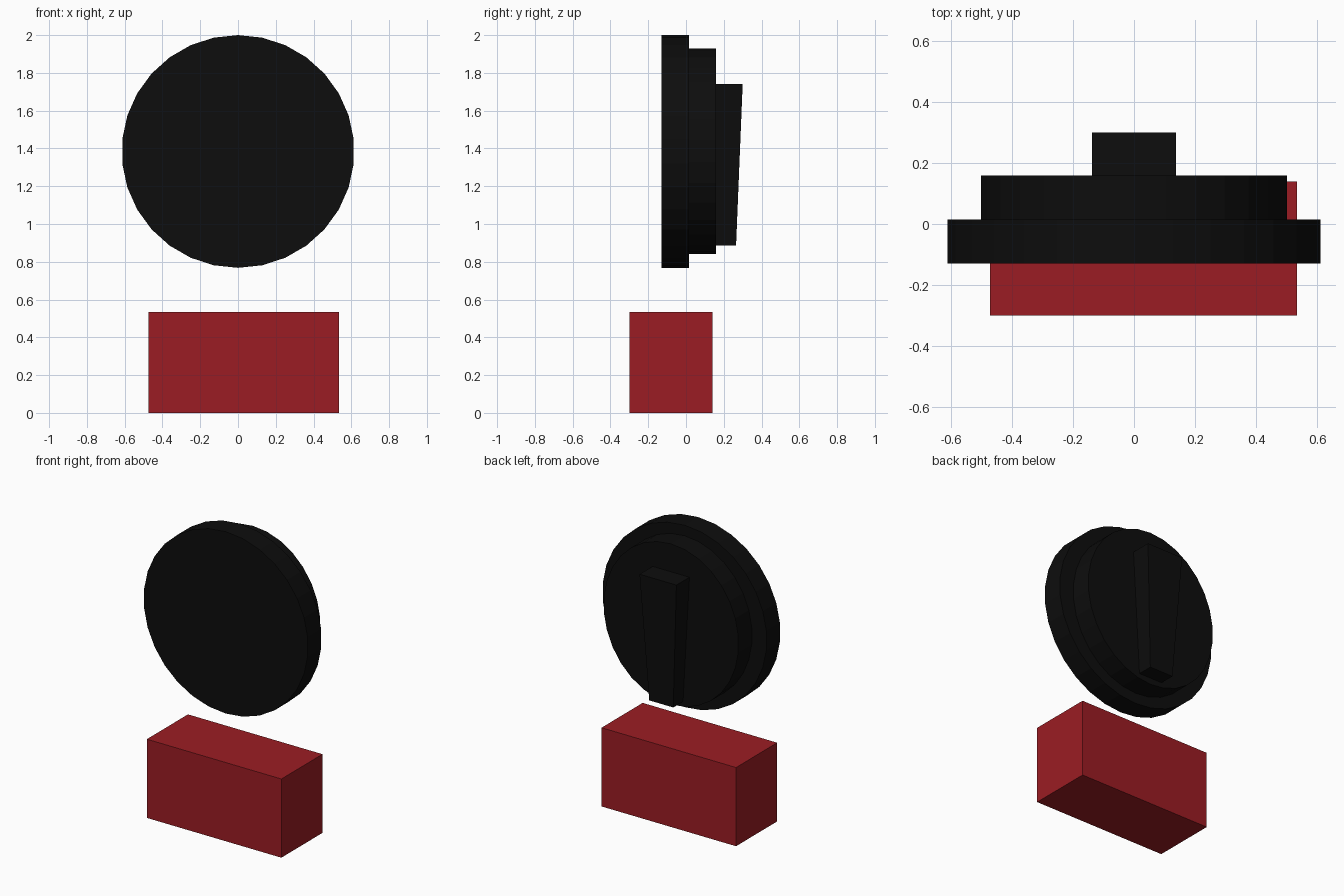
import bpy, bmesh
from math import sin, cos, tau
from mathutils import Vector

if "Cube" in bpy.data.objects:
    bpy.data.objects.remove(bpy.data.objects["Cube"])


def material(name, rgb):
    m = bpy.data.materials.new(name)
    m.diffuse_color = (*rgb, 1)
    m.use_nodes = True
    m.node_tree.nodes["Principled BSDF"].inputs["Base Color"].default_value = m.diffuse_color
    return m


def loft(name, front, back, mat):
    """Closed solid between two matching outlines."""
    bm = bmesh.new()
    a = [bm.verts.new(p) for p in front]
    b = [bm.verts.new(p) for p in back]
    bm.faces.new(a)
    bm.faces.new(b)
    n = len(a)
    for i in range(n):
        j = (i + 1) % n
        bm.faces.new((a[i], a[j], b[j], b[i]))
    bmesh.ops.recalc_face_normals(bm, faces=bm.faces[:])
    mesh = bpy.data.meshes.new(name)
    bm.to_mesh(mesh)
    bm.free()
    mesh.materials.append(mat)
    obj = bpy.data.objects.new(name, mesh)
    bpy.context.collection.objects.link(obj)
    return obj


def ellipse(y, rx, rz, z, sides=30):
    return [Vector((rx * sin(tau * i / sides), y, z + rz * cos(tau * i / sides)))
            for i in range(sides)]


def rect(x0, x1, y0, y1, z):
    return [Vector(p) for p in ((x0, y0, z), (x1, y0, z), (x1, y1, z), (x0, y1, z))]


black = material("black", (0.004, 0.004, 0.004))
red = material("red", (0.33, 0.012, 0.017))

# Stacked discs: round face plate, then slightly oval back plate
loft("face_disc", ellipse(-0.13, 0.616, 0.616, 1.384),
     ellipse(0.015, 0.616, 0.616, 1.384), black)
loft("back_disc", ellipse(0.015, 0.506, 0.544, 1.385),
     ellipse(0.16, 0.506, 0.544, 1.385), black)

# Bar on the back, tapering downwards
loft("back_bar", rect(-0.09, 0.09, 0.135, 0.265, 0.885),
     rect(-0.138, 0.138, 0.10, 0.30, 1.74), black)

# Separate block below
loft("base_block", rect(-0.473, 0.535, -0.30, 0.14, 0.0),
     rect(-0.473, 0.535, -0.30, 0.14, 0.533), red)
